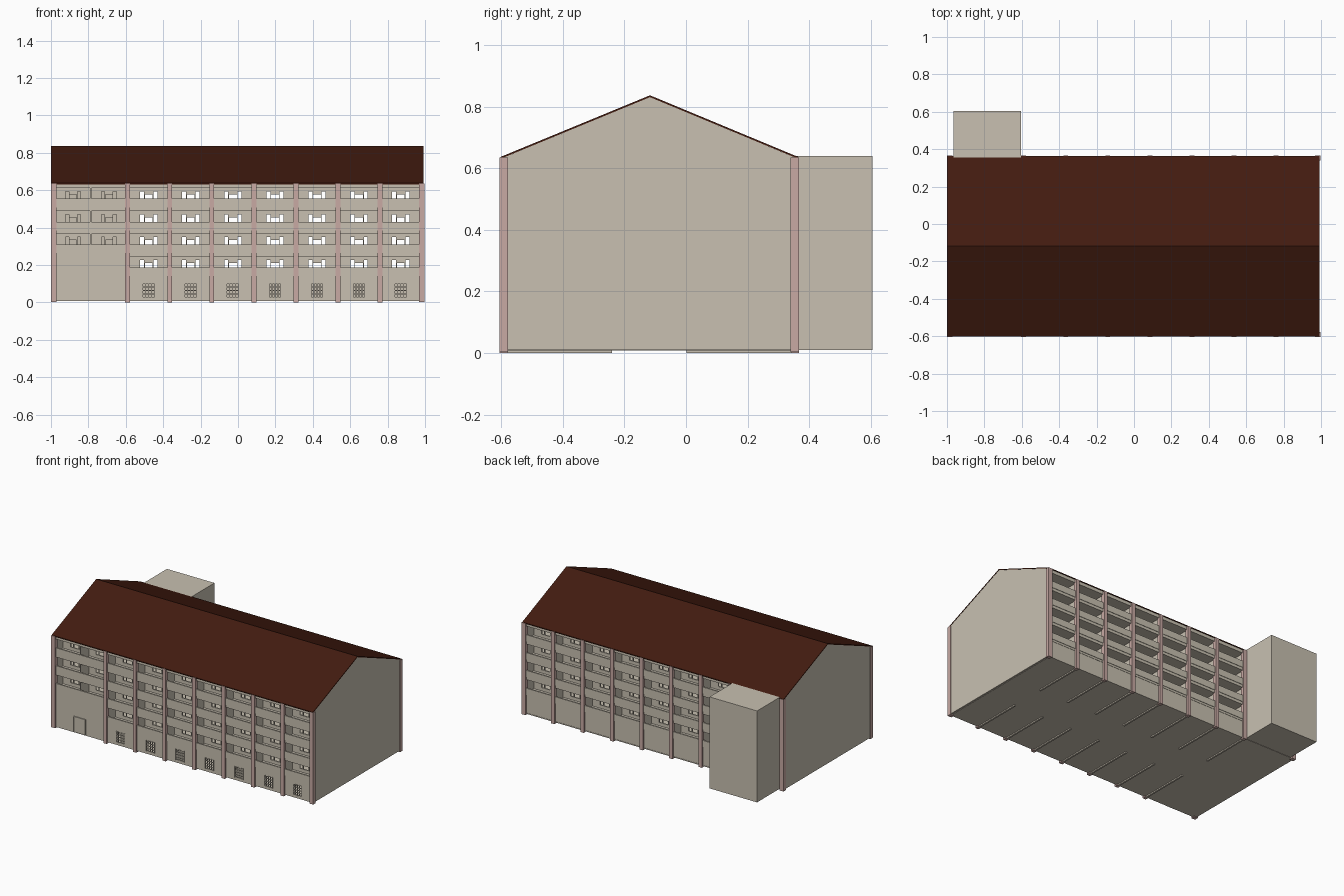
import bpy, bmesh

if "Cube" in bpy.data.objects:
    bpy.data.objects.remove(bpy.data.objects["Cube"])

def mat(name, c):
    m = bpy.data.materials.new(name)
    m.diffuse_color = (*c, 1)
    m.use_nodes = True
    m.node_tree.nodes["Principled BSDF"].inputs["Base Color"].default_value = m.diffuse_color
    return m

WALL = mat("plaster", (0.58, 0.53, 0.44))
PINK = mat("pink_plaster", (0.58, 0.40, 0.37))
ROOF = mat("roof_brown", (0.055, 0.011, 0.005))

YF, YB, RIDGE = -0.60, 0.362, -0.117
EAVE, TOP = 0.635, 0.837

class Part:
    """Collects boxes and prisms into one named object."""
    def __init__(self, name, material):
        self.name, self.material, self.bm = name, material, bmesh.new()

    def prism(self, x0, x1, yz):
        a = [self.bm.verts.new((x0, y, z)) for y, z in yz]
        b = [self.bm.verts.new((x1, y, z)) for y, z in yz]
        n = len(yz)
        self.bm.faces.new(a)
        self.bm.faces.new(b[::-1])
        for i in range(n):
            self.bm.faces.new((a[i], b[i], b[(i + 1) % n], a[(i + 1) % n]))

    def box(self, x0, x1, y0, y1, z0, z1):
        self.prism(x0, x1, [(y0, z0), (y1, z0), (y1, z1), (y0, z1)])

    def face_box(self, back, x0, x1, d0, d1, z0, z1):
        # d is the depth measured inward from the front or back facade
        y0, y1 = (YB - d1, YB - d0) if back else (YF + d0, YF + d1)
        self.box(x0, x1, y0, y1, z0, z1)

    def holed(self, back, x0, x1, d0, d1, z0, z1, hx0, hx1, hz0, hz1):
        # wall with one rectangular opening
        for r in ((x0, hx0, z0, z1), (hx1, x1, z0, z1),
                  (hx0, hx1, z0, hz0), (hx0, hx1, hz1, z1)):
            self.face_box(back, r[0], r[1], d0, d1, r[2], r[3])

    def done(self):
        bmesh.ops.recalc_face_normals(self.bm, faces=self.bm.faces[:])
        me = bpy.data.meshes.new(self.name)
        self.bm.to_mesh(me)
        self.bm.free()
        me.materials.append(self.material)
        bpy.context.collection.objects.link(bpy.data.objects.new(self.name, me))

pillars = Part("pillars", PINK)
partitions = Part("partitions", WALL)
slabs = Part("floor_slabs", WALL)
parapets = Part("balcony_parapets", WALL)
walls = Part("recessed_walls", WALL)
frames = Part("window_frames", WALL)
ground = Part("ground_floor_walls", WALL)
grilles = Part("window_grilles", WALL)

cols = [-0.59 + 0.225 * i for i in range(7)]
levels = [0.144, 0.267, 0.389, 0.512]
DEEP = 0.10

# Pillars and the partitions behind them
for back in (False, True):
    for x in cols:
        pillars.face_box(back, x - 0.013, x + 0.013, -0.005, 0.02, 0, EAVE)
        partitions.face_box(back, x - 0.006, x + 0.006, 0.012, 0.36, 0, EAVE - 0.005)
    pillars.face_box(back, -1, -0.97, -0.005, 0.022, 0.003, EAVE)
    pillars.face_box(back, 0.967, 0.997, -0.005, 0.022, 0.003, EAVE)

def window(back, x0, x1, xc, w, z0, z1):
    # recessed wall with a three-part window and a transom
    a, b, lo, hi = xc - w / 2, xc + w / 2, z0 + 0.02, z1 - 0.014
    walls.holed(back, x0, x1, DEEP, DEEP + 0.01, z0, z1, a, b, lo, hi)
    d0, d1, t = DEEP - 0.003, DEEP + 0.006, 0.004
    frames.holed(back, a, b, d0, d1, lo, hi, a + t, b - t, lo + t, hi - t)
    for f in (0.27, 0.73):
        x = a + w * f
        frames.face_box(back, x - t / 2, x + t / 2, d0, d1, lo, hi)
    frames.face_box(back, a + w * .27, a + w * .73, d0, d1, hi - 0.02, hi)

# Regular bays, both facades
ends = cols + [0.98]
for back in (False, True):
    for l, r in zip(ends, ends[1:]):
        x0, x1 = l + 0.006, r - 0.006
        xc = (l + r) / 2
        for z in levels:
            window(back, x0, x1, xc, 0.10, z, z + 0.10)
            parapets.face_box(back, l + 0.013, r - 0.013, 0.003, 0.013, z - 0.004, z + 0.042)
        # Ground floor: grille windows in front, plain at the back
        if back:
            ground.face_box(True, x0, x1, 0.008, 0.02, 0.01, 0.128)
        else:
            h = 0.032
            ground.holed(False, x0, x1, 0.006, 0.018, 0.01, 0.128, xc - h, xc + h, 0.027, 0.1)
            for i in range(5):
                x = xc - h + i * h / 2
                z = 0.027 + i * 0.073 / 4
                grilles.face_box(False, x - .002, x + .002, 0.004, 0.009, 0.025, 0.102)
                grilles.face_box(False, xc - h, xc + h, 0.005, 0.010, z - .002, z + .002)

# Wide entrance bay at the left of the front
for z in levels[1:]:
    window(False, -0.985, -0.787, -0.882, 0.09, z, z + 0.10)
    window(False, -0.787, -0.596, -0.69, 0.09, z, z + 0.10)
    parapets.face_box(False, -0.97, -0.603, 0.003, 0.013, z - 0.004, z + 0.042)
    partitions.face_box(False, -0.79, -0.784, 0.006, DEEP, z, z + 0.10)
ground.face_box(False, -0.985, -0.596, 0.006, 0.018, 0.01, 0.25)
ground.face_box(True, -0.985, -0.596, 0.006, 0.018, 0.01, EAVE)

# Floor slabs through the whole depth
slabs.box(-0.985, 0.98, YF + 0.006, YB - 0.006, 0.008, 0.014)
for z in levels[1:] + [EAVE]:
    slabs.box(-0.985, 0.98, YF + 0.006, YB - 0.006, z - 0.023, z)
slabs.box(-0.59, 0.98, YF + 0.006, YB - 0.006, 0.126, 0.144)

for p in (pillars, partitions, slabs, parapets, walls, frames, ground, grilles):
    p.done()

# Entrance door with frame
door = Part("entrance_door", WALL)
door.face_box(False, -0.832, -0.748, 0.002, 0.008, 0.014, 0.115)
door.holed(False, -0.836, -0.744, 0.0, 0.008, 0.012, 0.12, -0.832, -0.748, 0.014, 0.116)
door.face_box(False, -0.792, -0.788, 0.0, 0.008, 0.014, 0.116)
door.done()

# Gable end walls
gables = Part("gable_walls", WALL)
profile = [(YF + 0.003, 0.01), (YB - 0.003, 0.01), (YB - 0.003, EAVE - 0.002),
           (RIDGE, TOP - 0.006), (YF + 0.003, EAVE - 0.002)]
for x in (-0.996, 0.979):
    gables.prism(x, x + 0.012, profile)
gables.done()

# Gabled roof shell
roof = Part("roof", ROOF)
t = 0.006
roof.prism(-0.999, 0.993, [(YF - 0.002, EAVE - t + .002), (RIDGE, TOP - t), (YB + 0.002, EAVE - t + .002),
                           (YB + 0.002, EAVE + .002), (RIDGE, TOP), (YF - 0.002, EAVE + .002)])
roof.done()

# Stair tower at the back left
tower = Part("stair_tower", WALL)
tower.box(-0.965, -0.603, YB - 0.01, 0.605, 0.01, 0.64)
tower.done()
